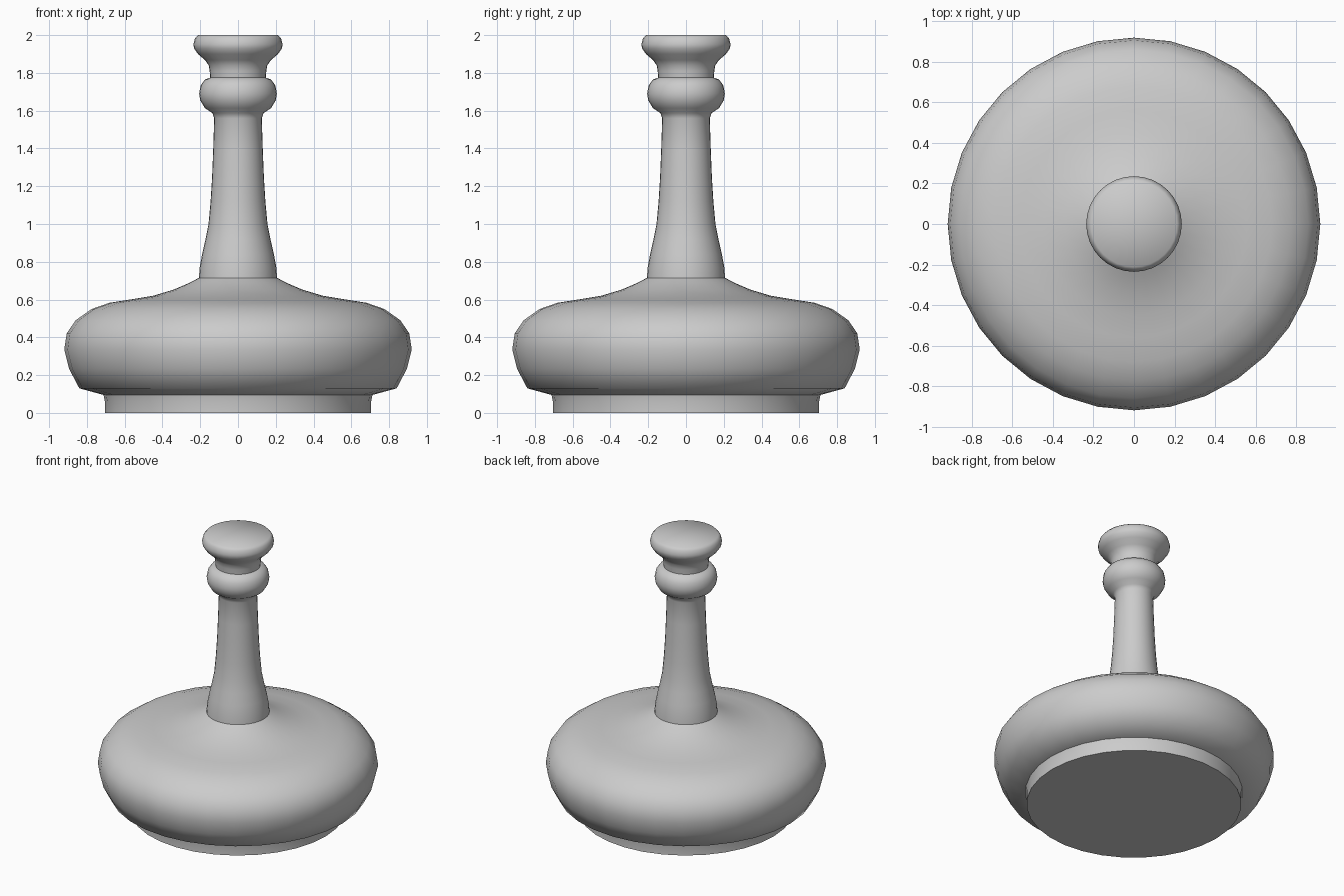
import bpy, bmesh, math

if "Cube" in bpy.data.objects:
    bpy.data.objects.remove(bpy.data.objects["Cube"])

SIDES = 32


def lathe(name, profile, sides=SIDES):
    """Spin an (radius, height) profile around z into a smooth-shaded object."""
    bm = bmesh.new()
    verts = [bm.verts.new((r, 0, z)) for r, z in profile]
    edges = [bm.edges.new(pair) for pair in zip(verts, verts[1:])]
    bmesh.ops.spin(bm, geom=verts + edges, cent=(0, 0, 0), axis=(0, 0, 1),
                   angle=2 * math.pi, steps=sides)
    bmesh.ops.remove_doubles(bm, verts=bm.verts, dist=0.0005)
    bmesh.ops.recalc_face_normals(bm, faces=bm.faces)
    # open shells: make sure the side walls face outwards
    if sum(f.normal.x * f.calc_center_median().x +
           f.normal.y * f.calc_center_median().y for f in bm.faces) < 0:
        bmesh.ops.reverse_faces(bm, faces=bm.faces)
    mesh = bpy.data.meshes.new(name)
    bm.to_mesh(mesh)
    bm.free()
    obj = bpy.data.objects.new(name, mesh)
    bpy.context.collection.objects.link(obj)
    bpy.ops.object.select_all(action='DESELECT')
    obj.select_set(True)
    bpy.context.view_layer.objects.active = obj
    bpy.ops.object.shade_smooth_by_angle(angle=math.radians(60))
    return obj


# Foot disc and wide rounded body
lathe("base", [(0, 0), (0.705, 0), (0.705, 0.06), (0.712, 0.095),
               (0.84, 0.13), (0.895, 0.235), (0.92, 0.335), (0.907, 0.42),
               (0.86, 0.49), (0.775, 0.55), (0.68, 0.583), (0.56, 0.602),
               (0.45, 0.62), (0.34, 0.653), (0.26, 0.687), (0.207, 0.715)])

# Tapered neck with its ring
lathe("neck", [(0.207, 0.715), (0.203, 0.77), (0.19, 0.84), (0.172, 0.92),
               (0.156, 1.0), (0.145, 1.12), (0.137, 1.25), (0.131, 1.4),
               (0.126, 1.56), (0.136, 1.588), (0.175, 1.613), (0.2, 1.655),
               (0.206, 1.69), (0.198, 1.733), (0.175, 1.765), (0.147, 1.775)])

# Flared knob with flat top
lathe("top_knob", [(0.147, 1.775), (0.15, 1.81), (0.155, 1.84), (0.175, 1.868),
                   (0.212, 1.9), (0.233, 1.93), (0.236, 1.952),
                   (0.228, 1.982), (0.212, 2.0), (0, 2.0)])
